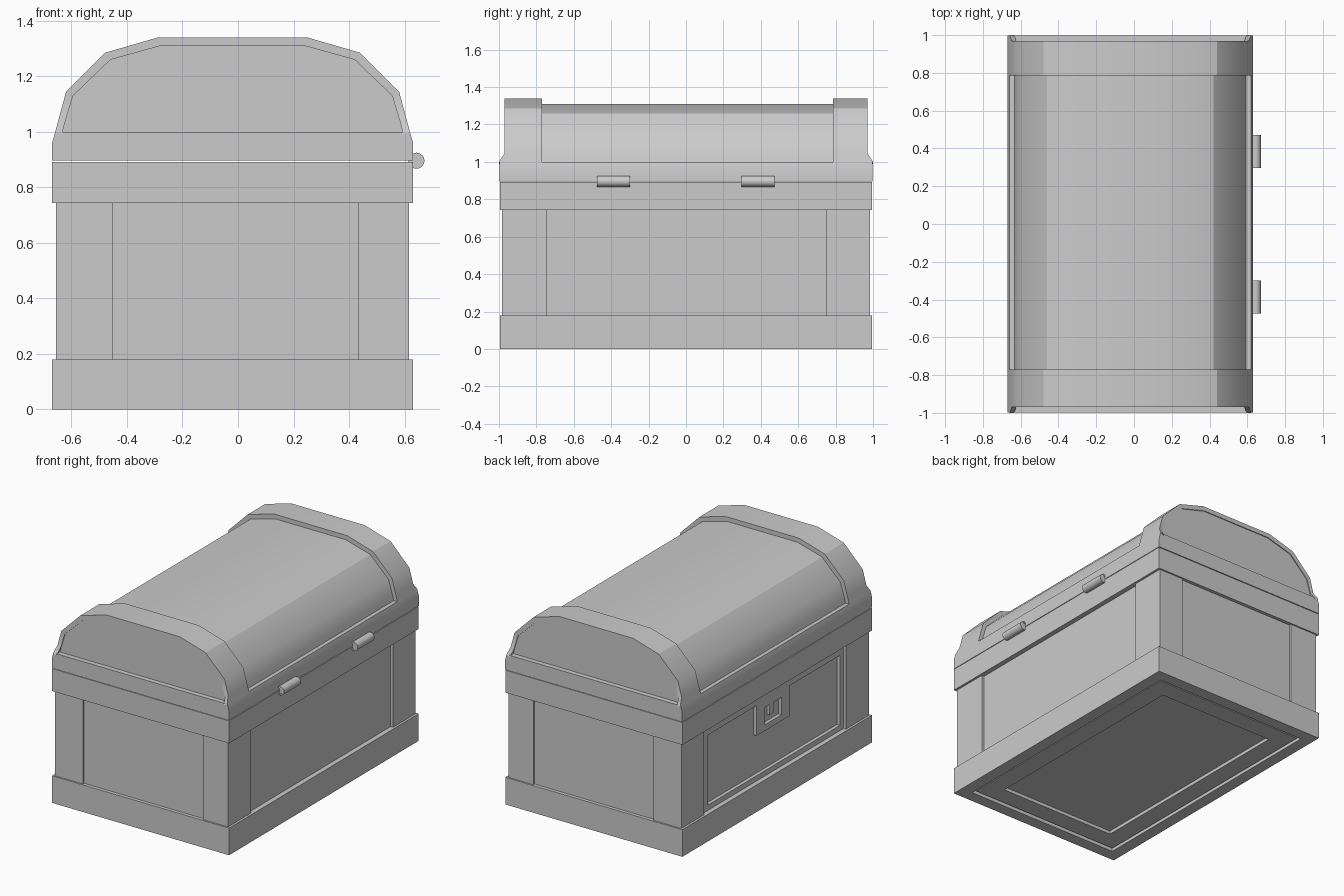
import bpy, bmesh
from math import sin, cos, pi

if "Cube" in bpy.data.objects:
    bpy.data.objects.remove(bpy.data.objects["Cube"])

CX = -0.0195  # chest body centre line in x (hinges stick out on +x)


def loft(name, sections, closed=False, smooth=False, crease_z=()):
    """Skin equal-length point loops; cap the ends unless the chain is closed."""
    bm = bmesh.new()
    rows = [[bm.verts.new(p) for p in s] for s in sections]
    n = len(rows[0])
    for i in range(len(rows) if closed else len(rows) - 1):
        a, b = rows[i], rows[(i + 1) % len(rows)]
        for j in range(n):
            k = (j + 1) % n
            bm.faces.new((a[j], a[k], b[k], b[j]))
    if not closed:
        bm.faces.new(rows[0])
        bm.faces.new(rows[-1])
    bmesh.ops.recalc_face_normals(bm, faces=bm.faces)
    me = bpy.data.meshes.new(name)
    bm.to_mesh(me)
    bm.free()
    ob = bpy.data.objects.new(name, me)
    bpy.context.collection.objects.link(ob)
    if smooth:
        bpy.ops.object.select_all(action='DESELECT')
        ob.select_set(True)
        bpy.context.view_layer.objects.active = ob
        bpy.ops.object.shade_smooth_by_angle(angle=0.6)
        for e in me.edges:
            za, zb = (me.vertices[v].co.z for v in e.vertices)
            if any(abs(za - c) < 1e-3 and abs(zb - c) < 1e-3 for c in crease_z):
                e.use_edge_sharp = True
    return ob


def rect(u0, u1, v0, v1):
    return [(u0, v0), (u1, v0), (u1, v1), (u0, v1)]


def box(name, x0, x1, y0, y1, z0, z1):
    return loft(name, [[(x, y, z) for x, y in rect(x0, x1, y0, y1)] for z in (z0, z1)])


def frame(name, outer, inner, d0, d1, place, smooth=False):
    """Ring between two outlines, with depth d0..d1 along the third axis."""
    return loft(name, [[place(*o, d0), place(*o, d1), place(*i, d1), place(*i, d0)]
                       for o, i in zip(outer, inner)], closed=True, smooth=smooth)


def arch(half):
    """Mirror (half width, z) points across the centre line."""
    return [(CX - w, z) for w, z in half] + [(CX + w, z) for w, z in reversed(half)]


flat = lambda u, v, d: (u, v, d)
side = lambda u, v, d: (d, u, v)
along_y = lambda u, v, d: (u, d, v)

# Body core and stepped underside
box("body_core", -0.615, 0.598, -0.972, 0.972, 0.03, 0.88)
frame("bottom_frame", rect(-0.575, 0.535, -0.895, 0.895), rect(-0.45, 0.41, -0.77, 0.77),
      0.008, 0.04, flat)

# Base and upper trims
frame("base_trim", rect(-0.67, 0.631, -0.995, 0.995), rect(-0.59, 0.55, -0.915, 0.915),
      0.0, 0.18, flat)
box("upper_trim", -0.67, 0.631, -0.995, 0.995, 0.743, 0.892)

# Corner posts
for ys in ((-0.985, -0.743), (0.748, 0.985)):
    box("corner_post", -0.655, -0.45, *ys, 0.17, 0.75)
    box("corner_post", 0.432, 0.616, *ys, 0.17, 0.75)

# Latch side: panel frame, lock plate with opening, and tongue
frame("panel_frame", rect(-0.75, 0.75, 0.17, 0.75), rect(-0.705, 0.68, 0.215, 0.68),
      -0.638, -0.61, side)
frame("lock_plate", rect(-0.175, 0.17, 0.48, 0.69), rect(-0.09, 0.08, 0.52, 0.635),
      -0.638, -0.61, side)
box("lock_tongue", -0.635, -0.61, -0.01, 0.03, 0.565, 0.64)

# Lid rim
rim = arch([(0.6505, 0.896), (0.6505, 0.96), (0.639, 1.0)])
loft("lid_rim", [[(x, y, z) for x, z in rim] for y in (-0.997, 0.997)], smooth=True)

# Curved lid
inner = arch([(0.615, 0.99), (0.604, 1.035), (0.575, 1.13), (0.44, 1.26), (0.26, 1.31)])
loft("lid_shell", [[(x, y, z) for x, z in inner] for y in (-0.964, 0.964)],
     smooth=True, crease_z=(1.26,))

# Raised end bands, flaring outward at their feet
outer = arch([(0.639, 1.0), (0.627, 1.045), (0.60, 1.145), (0.46, 1.285), (0.27, 1.34)])
for sy, inside in ((-1, -0.771), (1, 0.787)):
    sections = []
    for (ox, oz), (ix, iz) in zip(outer, inner):
        end = sy * (1.0 if oz < 1.01 else 0.97)
        sections.append([(ox, inside, oz), (ox, end, oz), (ix, end, iz), (ix, inside, iz)])
    loft("lid_band", sections, smooth=True, crease_z=(1.285,))


# Hinges: rolled barrel, pin and leaf
def circle(r, n=16):
    return [(0.643 + r * cos(2 * pi * i / n), 0.896 + r * sin(2 * pi * i / n))
            for i in range(n)]


for y0, y1 in ((-0.475, -0.30), (0.297, 0.472)):
    frame("hinge_barrel", circle(0.029), circle(0.020), y0, y1, along_y, smooth=True)
    loft("hinge_pin", [[(x, y, z) for x, z in circle(0.020)]
                       for y in (y0 + 0.004, y1 - 0.004)], smooth=True)
    box("hinge_leaf", 0.615, 0.634, y0 + 0.002, y1 - 0.002, 0.885, 0.907)
